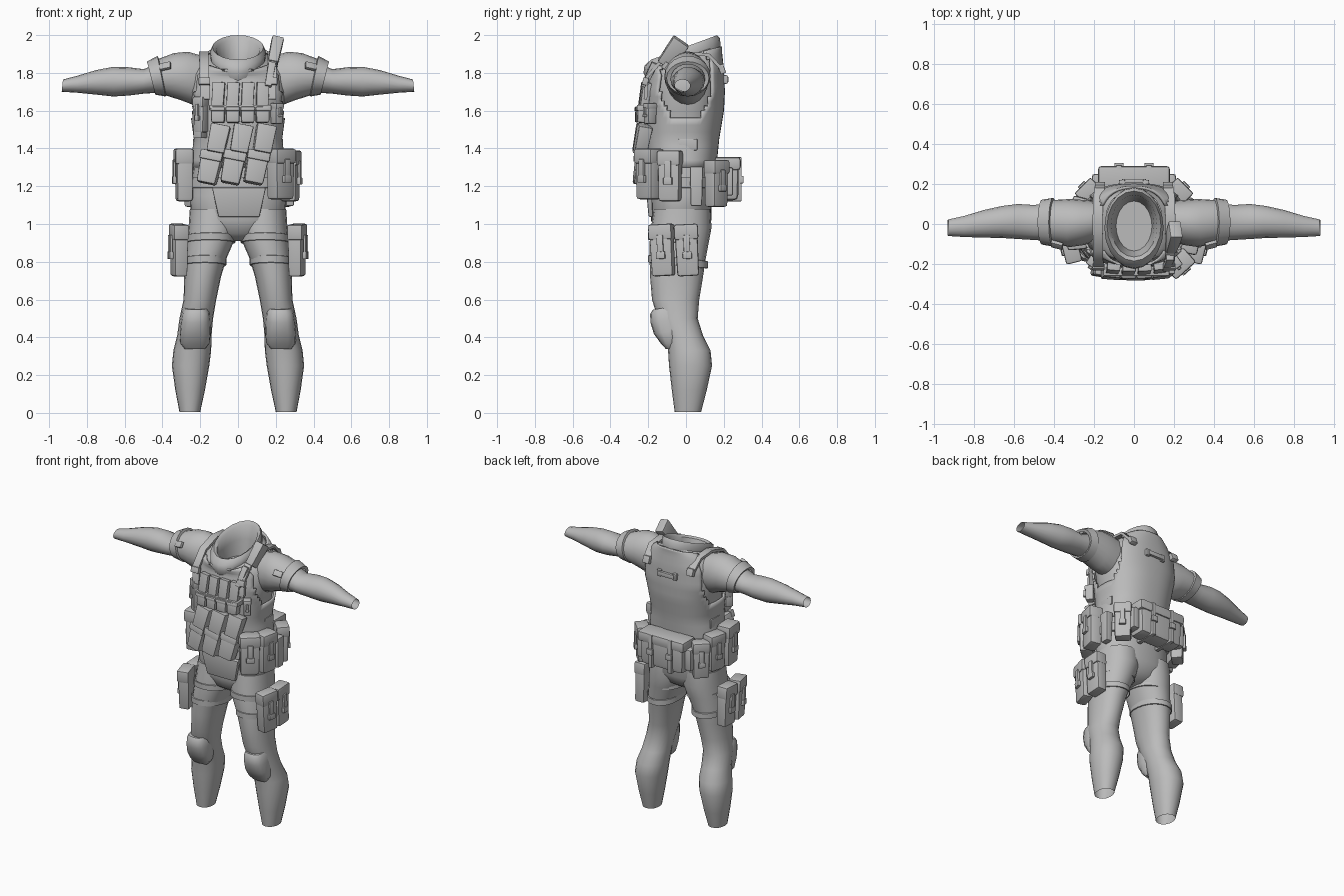
import bpy, bmesh, math
from mathutils import Vector, Matrix, Euler

grey = bpy.data.materials.new("plain grey")
grey.diffuse_color = (0.5, 0.5, 0.5, 1)


def finish(name, bm, angle=40):
    bmesh.ops.recalc_face_normals(bm, faces=bm.faces)
    me = bpy.data.meshes.new(name)
    bm.to_mesh(me)
    bm.free()
    me.materials.append(grey)
    ob = bpy.data.objects.new(name, me)
    bpy.context.collection.objects.link(ob)
    bpy.context.view_layer.objects.active = ob
    ob.select_set(True)
    bpy.ops.object.shade_smooth_by_angle(angle=math.radians(angle))
    ob.select_set(False)
    return ob


def skin(bm, loops, cap_start=False, cap_end=False):
    rows = [[bm.verts.new(p) for p in loop] for loop in loops]
    n = len(rows[0])
    for a, b in zip(rows, rows[1:]):
        for i in range(n):
            j = (i + 1) % n
            bm.faces.new((a[i], a[j], b[j], b[i]))
    if cap_start:
        bm.faces.new(rows[0])
    if cap_end:
        bm.faces.new(rows[-1])


def oval(n, ru, rv, power=2.0):
    out = []
    for i in range(n):
        t = 2 * math.pi * i / n
        c, s = math.cos(t), math.sin(t)
        out.append((ru * math.copysign(abs(c) ** (2 / power), c),
                    rv * math.copysign(abs(s) ** (2 / power), s)))
    return out


def upright(rings, n=24, power=2.0):
    """Loops from (z, cx, cy, rx, ry, slope along y)."""
    return [[(cx + u, cy + v, z + k * v) for u, v in oval(n, rx, ry, power)]
            for z, cx, cy, rx, ry, k in rings]


def sideways(s, rings, n=16):
    """Loops along x from (x, y0, y1, z0, z1, lean of the ring)."""
    return [[(s * (x + k * v), (y0 + y1) / 2 + u, (z0 + z1) / 2 + v)
             for u, v in oval(n, (y1 - y0) / 2, (z1 - z0) / 2)]
            for x, y0, y1, z0, z1, k in rings]


def block(bm, size, at, bevel=0.008, taper=1.0):
    r = bmesh.ops.create_cube(bm, size=1.0)
    for v in r["verts"]:
        t = taper if v.co.z < 0 else 1.0
        v.co = Vector((v.co.x * size[0] * t, v.co.y * size[1] * t, v.co.z * size[2])) + Vector(at)
    edges = list({e for v in r["verts"] for e in v.link_edges})
    bmesh.ops.bevel(bm, geom=edges, offset=bevel, segments=2, affect='EDGES', profile=0.6)


def place(name, bm, at, yaw=0, tilt=0, roll=0):
    rot = Euler([math.radians(a) for a in (tilt, roll, yaw)]).to_matrix().to_4x4()
    bm.transform(Matrix.Translation(at) @ rot)
    return finish(name, bm)


def pouch(name, at, w, d, h, yaw=0, tilt=0, roll=0, buckle=True):
    """Bag with lid and closing tab; its outer face points to -y before yaw."""
    bm = bmesh.new()
    block(bm, (w, d, h * 0.96), (0, 0, -h * 0.02), min(w, d) * 0.2, 0.94)
    block(bm, (w * 1.05, d * 1.1, h * 0.3), (0, -d * 0.04, h * 0.35), min(w, d) * 0.18)
    if buckle:
        block(bm, (w * 0.28, 0.014, h * 0.42), (0, -d / 2 - 0.008, h * 0.08), 0.004)
        block(bm, (w * 0.4, 0.02, h * 0.14), (0, -d / 2 - 0.008, -h * 0.1), 0.005)
    return place(name, bm, at, yaw, tilt, roll)


def plate(name, at, size, yaw=0, tilt=0, roll=0, taper=1.0, bevel=0.005):
    bm = bmesh.new()
    block(bm, size, (0, 0, 0), bevel, taper)
    return place(name, bm, at, yaw, tilt, roll)


def ribbon(name, pts, width, thick=0.014):
    """Strap lying in a y-z plane, with width along x."""
    bm = bmesh.new()
    loops = []
    for i, p in enumerate(pts):
        a, b = Vector(pts[max(i - 1, 0)]), Vector(pts[min(i + 1, len(pts) - 1)])
        d = (b - a).normalized()
        nrm = Vector((1, 0, 0)).cross(d).normalized() * thick / 2
        sx = Vector((width / 2, 0, 0))
        c = Vector(p)
        loops.append([c - sx - nrm, c + sx - nrm, c + sx + nrm, c - sx + nrm])
    skin(bm, loops, True, True)
    return finish(name, bm, 50)


# torso and pelvis
body = [(0.91, 0, -0.03, 0.05, 0.07, 0), (0.95, 0, -0.03, 0.17, 0.13, 0),
        (1.02, 0, -0.025, 0.25, 0.16, 0), (1.15, 0, -0.025, 0.255, 0.16, 0),
        (1.30, 0, -0.02, 0.235, 0.16, 0), (1.45, 0, -0.02, 0.215, 0.175, 0),
        (1.60, 0, -0.01, 0.235, 0.19, 0), (1.70, 0, -0.005, 0.26, 0.19, 0),
        (1.80, 0, 0.0, 0.25, 0.18, 0.1), (1.86, 0, -0.01, 0.20, 0.18, 0.25),
        (1.88, 0, -0.015, 0.145, 0.185, 0.35)]
bm = bmesh.new()
skin(bm, upright(body, 32, 2.3), True)
finish("torso", bm, 60)

# vest shell with arm holes cut out
bm = bmesh.new()
fine = []
for a, b in zip(body[4:], body[5:]):
    for k in range(4):
        z, _, cy, rx, ry, sl = [p + (q - p) * k / 4 for p, q in zip(a, b)]
        fine.append((z, 0, cy, rx + 0.012, ry + 0.014, sl))
skin(bm, upright(fine, 64, 2.4))
hole = [f for f in bm.faces if abs(f.calc_center_median().x) > 0.13 and
        (f.calc_center_median().y / 0.14) ** 2 + ((f.calc_center_median().z - 1.76) / 0.21) ** 2 < 1]
bmesh.ops.delete(bm, geom=hole, context='FACES')
vest = finish("vest", bm, 50)
mod = vest.modifiers.new("thickness", 'SOLIDIFY')
mod.thickness = 0.014
mod.offset = 0

# wide open collar, high at the back
bm = bmesh.new()
skin(bm, upright([(1.815, 0, -0.02, 0.125, 0.185, 0.30), (1.86, 0, -0.02, 0.145, 0.205, 0.30),
                  (1.91, 0, -0.02, 0.148, 0.20, 0.36), (1.935, 0, -0.01, 0.135, 0.175, 0.37),
                  (1.92, 0, -0.01, 0.115, 0.155, 0.36), (1.85, 0, -0.01, 0.10, 0.14, 0.25),
                  (1.77, 0, -0.01, 0.09, 0.125, 0)], 20), False, True)
finish("collar", bm, 45)

for s, side in ((-1, "right"), (1, "left")):
    # bare forearm with open cuff
    bm = bmesh.new()
    skin(bm, sideways(s, [(0.20, -0.09, 0.11, 1.67, 1.87, 0), (0.42, -0.085, 0.105, 1.695, 1.85, 0),
                          (0.50, -0.08, 0.095, 1.69, 1.82, 0), (0.58, -0.075, 0.10, 1.68, 1.83, 0),
                          (0.66, -0.07, 0.09, 1.675, 1.832, 0), (0.75, -0.068, 0.07, 1.685, 1.815, 0),
                          (0.85, -0.065, 0.04, 1.695, 1.785, 0), (0.93, -0.06, 0.022, 1.70, 1.765, -0.1)]))
    finish(side + "_arm", bm, 50)
    # shoulder sleeve with band
    bm = bmesh.new()
    skin(bm, sideways(s, [(0.19, -0.085, 0.115, 1.64, 1.89, 0), (0.25, -0.105, 0.12, 1.63, 1.912, 0.1),
                          (0.32, -0.115, 0.125, 1.655, 1.905, 0.15), (0.40, -0.10, 0.12, 1.68, 1.875, 0.2),
                          (0.405, -0.113, 0.13, 1.675, 1.89, 0.2), (0.46, -0.103, 0.122, 1.685, 1.86, 0.25),
                          (0.455, -0.08, 0.10, 1.70, 1.845, 0.25)], 20))
    finish(side + "_sleeve", bm, 35)
    plate(side + "_sleeve_patch", (s * 0.385, -0.105, 1.835), (0.06, 0.02, 0.04), s * 15, -35, s * 12)

    # leg
    bm = bmesh.new()
    skin(bm, upright([(z, s * (a + b) / 2, (c + d) / 2, (b - a) / 2, (d - c) / 2, 0) for z, a, b, c, d in (
        (0.005, 0.20, 0.31, -0.06, 0.08), (0.12, 0.175, 0.332, -0.075, 0.11),
        (0.25, 0.152, 0.35, -0.09, 0.138), (0.33, 0.142, 0.342, -0.095, 0.13),
        (0.41, 0.14, 0.322, -0.11, 0.09), (0.50, 0.132, 0.31, -0.15, 0.062),
        (0.60, 0.115, 0.288, -0.18, 0.07), (0.72, 0.09, 0.285, -0.19, 0.09),
        (0.82, 0.06, 0.28, -0.193, 0.105), (0.90, 0.025, 0.27, -0.193, 0.12),
        (0.98, 0.0, 0.262, -0.185, 0.135), (1.08, 0.0, 0.255, -0.17, 0.13))], 20, 2.15), False, True)
    finish(side + "_leg", bm, 60)
    # thigh straps
    for z, a, b in ((0.80, 0.068, 0.281), (0.92, 0.02, 0.268)):
        bm = bmesh.new()
        skin(bm, upright([(z + h, s * (a + b) / 2, -0.042, (b - a) / 2 + e, 0.152 + e, -0.1)
                          for h, e in ((-0.02, 0), (-0.018, 0.006), (0.018, 0.006), (0.02, 0))], 20, 2.15))
        finish(side + "_thigh_strap", bm, 30)
    # knee pad
    bm = bmesh.new()
    rows = ((0.34, 0.055, -0.085, 0.02), (0.37, 0.078, -0.085, 0.045), (0.43, 0.082, -0.09, 0.08),
            (0.49, 0.078, -0.10, 0.088), (0.535, 0.072, -0.11, 0.08), (0.555, 0.06, -0.12, 0.055))
    skin(bm, upright([(z, s * (0.225 - 0.03 * (z - 0.45)), y, w, d, 0.15) for z, w, d0, d in rows
                      for y in (d0,)], 16, 2.6), True, True)
    finish(side + "_knee_pad", bm, 40)
    # paired thigh pouches
    for y, yaw, dx in ((-0.125, 76, -0.006), (0.005, 90, 0.0)):
        pouch(side + "_thigh_pouch", (s * (0.318 + dx), y, 0.862), 0.122, 0.075, 0.275, s * yaw, 0, -s * 3)

    # shoulder strap
    ribbon(side + "_shoulder_strap", [(s * 0.175, -0.215, 1.66), (s * 0.178, -0.205, 1.78),
                                      (s * 0.18, -0.13, 1.865), (s * 0.182, 0.0, 1.905),
                                      (s * 0.18, 0.12, 1.895), (s * 0.17, 0.19, 1.82)], 0.05, 0.018)
    plate(side + "_strap_buckle", (s * 0.178, -0.215, 1.755), (0.06, 0.03, 0.04), 0, -15)
    plate(side + "_back_buckle", (s * 0.17, 0.19, 1.82), (0.05, 0.03, 0.05), 0, 20)
    # rear hip pouches
    pouch(side + "_rear_hip_pouch", (s * 0.225, 0.16, 1.215), 0.11, 0.08, 0.25, s * 135)
    plate(side + "_waist_tab", (s * 0.232, 0.01, 1.42), (0.012, 0.10, 0.06))

# belt around the hips
bm = bmesh.new()
skin(bm, upright([(z, 0, -0.025, 0.25 + e, 0.16 + e, 0) for z, e in
                  ((1.19, 0), (1.192, 0.014), (1.248, 0.014), (1.25, 0))], 32, 2.3))
finish("belt", bm, 30)

# upper row of four magazines in a shared holder
for i in range(4):
    x = -0.105 + i * 0.078
    yaw = x * 50
    y = -0.225 + 0.5 * x * x
    plate("chest_magazine", (x, y, 1.675), (0.066, 0.045, 0.15), yaw, -8, 3, 0.95)
    pouch("chest_pouch", (x, y - 0.015, 1.578), 0.074, 0.06, 0.085, yaw, -4, 0, False)
plate("chest_holder_band", (0.012, -0.222, 1.615), (0.33, 0.075, 0.03))

# two tiers of slanted front pouches
for i in range(3):
    x = -0.105 + i * 0.122
    plate("upper_front_pouch", (x, -0.238 + 0.4 * x * x, 1.45), (0.105, 0.075, 0.15), x * 40, -10, 11, 0.9, 0.01)
    x = -0.155 + i * 0.122
    bm = bmesh.new()
    block(bm, (0.115, 0.085, 0.165), (0, 0, 0), 0.014, 0.88)
    block(bm, (0.12, 0.03, 0.05), (0, -0.035, 0.065), 0.008)
    place("lower_front_pouch", bm, (x + 0.005, -0.235 + 0.6 * x * x, 1.295), x * 60, -8, 11)

# small pouches at the sides of the chest
pouch("radio_pouch", (-0.195, -0.185, 1.58), 0.065, 0.06, 0.19, -35)
plate("radio_pouch_base", (-0.2, -0.18, 1.49), (0.055, 0.05, 0.07), -35)
pouch("side_chest_pouch", (0.205, -0.19, 1.585), 0.05, 0.055, 0.11, 35)

# groin flap
plate("groin_flap", (0.005, -0.192, 1.115), (0.285, 0.03, 0.155), 0, 4, 0, 0.76, 0.008)

# hip pouches on each side
pouch("left_front_hip_pouch", (0.225, -0.195, 1.265), 0.13, 0.09, 0.27, 42)
pouch("left_hip_pouch", (0.275, -0.085, 1.255), 0.12, 0.09, 0.27, 78)
plate("left_holster", (0.275, 0.055, 1.20), (0.05, 0.07, 0.21), 0, 0, 0, 0.85, 0.01)
pouch("right_hip_pouch", (-0.285, -0.06, 1.26), 0.13, 0.09, 0.28, -85)
pouch("right_back_hip_pouch", (-0.27, 0.07, 1.25), 0.12, 0.085, 0.25, -105)

# back pack on the belt
bm = bmesh.new()
block(bm, (0.34, 0.13, 0.22), (0, 0, 0), 0.03, 0.95)
block(bm, (0.36, 0.14, 0.07), (0, -0.005, 0.085), 0.02)
for x in (-0.075, 0.075):
    block(bm, (0.03, 0.16, 0.235), (x, 0, 0.002), 0.008)
    block(bm, (0.045, 0.02, 0.04), (x, -0.08, 0.0), 0.005)
for x in (-0.185, 0.185):
    block(bm, (0.05, 0.09, 0.15), (x, 0.01, -0.01), 0.015)
place("back_pack", bm, (0, 0.215, 1.235), 180)

# drag handle on the back
plate("drag_handle", (0, 0.215, 1.765), (0.12, 0.02, 0.03))
for x in (-0.06, 0.06):
    plate("drag_handle_end", (x, 0.205, 1.765), (0.03, 0.03, 0.045))

# shoulder radio with lead to the vest
plate("shoulder_radio", (0.195, -0.07, 1.905), (0.065, 0.10, 0.16), 0, -35, 12, 0.85, 0.012)
plate("radio_lead", (0.17, -0.195, 1.79), (0.04, 0.035, 0.14), 0, -25, 10, 0.9)
